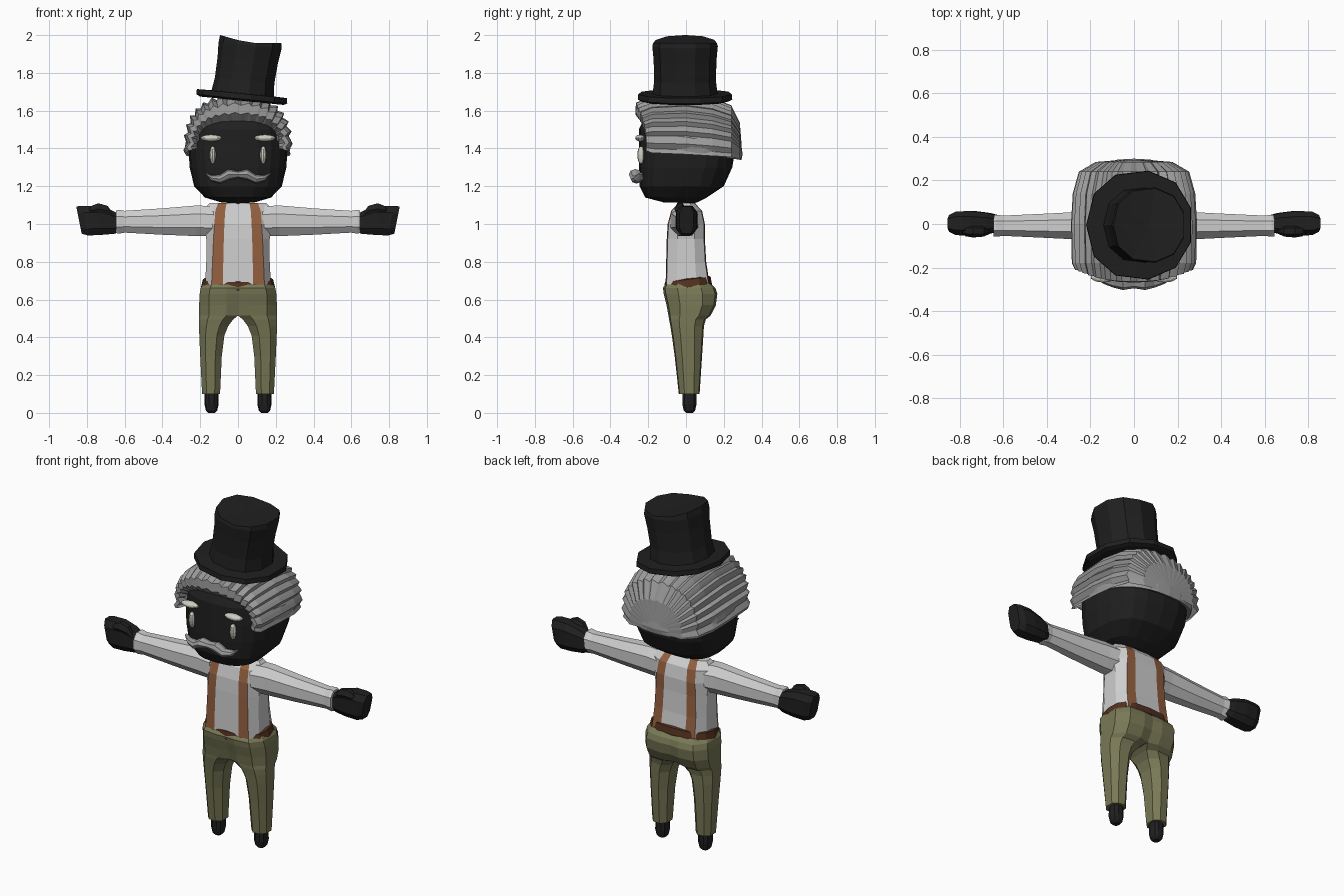
import bpy, bmesh, math
from math import sin, cos, pi, radians

if "Cube" in bpy.data.objects:
    bpy.data.objects.remove(bpy.data.objects["Cube"])


def material(name, rgb):
    m = bpy.data.materials.new(name)
    m.diffuse_color = (*rgb, 1)
    m.use_nodes = True
    m.node_tree.nodes["Principled BSDF"].inputs["Base Color"].default_value = m.diffuse_color
    return m


BLACK = material("charcoal black", (0.014, 0.014, 0.014))
SHIRT = material("shirt white", (0.62, 0.62, 0.62))
HAIR = material("hair grey", (0.33, 0.33, 0.33))
PALE = material("pale ivory", (0.62, 0.62, 0.54))
OLIVE = material("trouser olive", (0.19, 0.19, 0.095))
BELT = material("belt brown", (0.085, 0.03, 0.013))
STRAP = material("strap tan", (0.29, 0.115, 0.05))


def make(name, verts, faces, mats, mirror=False, rule=None):
    """Mesh object from vertices and faces; rule(face_index) picks the material."""
    me = bpy.data.meshes.new(name)
    me.from_pydata(verts, [], faces)
    for m in mats:
        me.materials.append(m)
    if rule:
        for p in me.polygons:
            p.material_index = rule(p.index)
    bm = bmesh.new()
    bm.from_mesh(me)
    bmesh.ops.recalc_face_normals(bm, faces=bm.faces)
    bm.to_mesh(me)
    bm.free()
    ob = bpy.data.objects.new(name, me)
    bpy.context.collection.objects.link(ob)
    if mirror:
        ob.modifiers.new("mirror", 'MIRROR').use_mirror_merge = False
    return ob


def loft(name, rings, mat, mirror=False, closed=True, caps=True):
    """Skin a list of equally long point rings."""
    n = len(rings[0])
    verts = [p for r in rings for p in r]
    faces = []
    for k in range(len(rings) - 1):
        for i in range(n if closed else n - 1):
            j = (i + 1) % n
            faces.append((k*n + i, k*n + j, (k+1)*n + j, (k+1)*n + i))
    if caps:
        faces += [tuple(range(n)), tuple(range(len(verts) - n, len(verts)))]
    return make(name, verts, faces, [mat], mirror)


def sup(a, e):
    """Point on a unit superellipse."""
    c, s = cos(a), sin(a)
    return math.copysign(abs(c)**(2/e), c), math.copysign(abs(s)**(2/e), s)


def ring_z(z, cx, rx, y0, y1, n, e=2.0, tilt=0.0, start=0.0):
    cy, ry = (y0 + y1)/2, (y1 - y0)/2
    pts = []
    for i in range(n):
        u, v = sup(2*pi*i/n + start, e)
        pts.append((cx + rx*u, cy + ry*v, z + tilt*(cy + ry*v)))
    return pts


def ring_x(x, cy, ry, cz, rz, n, e=2.0, shear=0.0, start=0.0):
    pts = []
    for i in range(n):
        u, v = sup(2*pi*i/n + start, e)
        pts.append((x + shear*rz*v, cy + ry*u, cz + rz*v))
    return pts


# Head: rounded block with a flattish face
head = [(1.115, .09, -.12, .06), (1.14, .175, -.215, .11), (1.2, .232, -.245, .2),
        (1.3, .256, -.25, .245), (1.4, .262, -.25, .262), (1.5, .25, -.25, .26),
        (1.6, .19, -.2, .2), (1.65, .1, -.1, .1)]
loft("head", [ring_z(z, 0, rx, a, b, 20, 2.7) for z, rx, a, b in head], BLACK)
loft("neck", [ring_z(z, 0, .06, -.045, .05, 8) for z in (1.06, 1.16)], BLACK)

# Hair: ridged locks combed from the forehead over the crown to the nape
LOCKS, STEPS = 17, 3
stations = [(-.225, .215, .125, 1.42), (-.268, .24, .165, 1.42), (-.265, .262, .215, 1.42),
            (-.18, .276, .252, 1.415), (0, .28, .27, 1.41), (.14, .272, .26, 1.40),
            (.24, .245, .23, 1.39), (.285, .17, .16, 1.37), (.295, .05, .05, 1.36)]
rings = []
for k, (y, rx, rz, zc) in enumerate(stations):
    ring = []
    for i in range(LOCKS*STEPS + 1):
        side = 1 if i > LOCKS*STEPS/2 else -1
        phi = radians(-96 + 192*i/(LOCKS*STEPS))
        ridge = (1.0, 1.035, .965)[i % STEPS] if k else 1.0
        u, v = sup(pi/2 - phi, 2.4)
        front = .055*sin(phi)**2 if k < 3 else 0
        ring.append((rx*u*ridge, y + front, zc + rz*v*ridge))
    rings.append(ring)
loft("hair", rings, HAIR, closed=False, caps=False)

# Rolled band of hair from temple to temple round the back of the head
rings = []
for i in range(25):
    a = radians(-44 + 268*i/24)
    t = min(1, .35 + min(i, 24 - i)/5)
    u, v = sup(a, 2.5)
    y0 = .02 + .27*v
    zc = 1.425 - .16*y0
    sec = [(.935, -.03), (1.02, -.04), (1.045, -.008), (1.02, .035), (.95, .05)]
    rings.append([(.268*u*f, .02 + .268*v*f, zc + h*t) for f, h in sec])
loft("hair_band", rings, HAIR)

# Top hat: tilted brim and a bent, flaring crown
N = 11


def hat_ring(cx, r, z, slope):
    return [(x, y, z - slope*(x - cx)) for x, y, _ in
            ring_z(0, cx, r, -.005 - r*1.03, -.005 + r*1.03, N, 2.2, 0, pi/N)]


loft("hat_brim", [hat_ring(.025, .225, 1.652, .1), hat_ring(.025, .245, 1.662, .1),
                  hat_ring(.025, .243, 1.69, .1), hat_ring(.025, .16, 1.692, .1)], BLACK)
crown = [hat_ring(.027, .17, 1.68, .1), hat_ring(.038, .16, 1.76, .1),
         hat_ring(.055, .163, 1.87, .1), hat_ring(.067, .17, 1.945, .1)]


def lid(r):
    return [(x, y, 1.957 + max(0, .055 - x)*.29) for x, y, _ in hat_ring(.07, r, 0, 0)]


crown += [lid(.165), lid(.12), lid(.01)]
loft("hat_crown", crown, BLACK)


# Eyes, brows
def blob(name, loc, scale, mat):
    bm = bmesh.new()
    bmesh.ops.create_uvsphere(bm, u_segments=10, v_segments=8, radius=1)
    me = bpy.data.meshes.new(name)
    for v in bm.verts:
        v.co = [c*s + l for c, s, l in zip(v.co, scale, loc)]
    bm.to_mesh(me)
    bm.free()
    me.materials.append(mat)
    ob = bpy.data.objects.new(name, me)
    bpy.context.collection.objects.link(ob)
    ob.modifiers.new("mirror", 'MIRROR')


blob("eyes", (.134, -.238, 1.365), (.018, .02, .047), PALE)
blob("brows", (.142, -.243, 1.455), (.058, .026, .018), PALE)

# Moustache with upturned tips
loft("moustache", [ring_x(x, cy, ry, z, rz, 8) for x, z, rz, cy, ry in
                   [(0, 1.262, .018, -.265, .03), (.05, 1.262, .029, -.268, .035),
                    (.095, 1.238, .024, -.262, .03), (.14, 1.243, .016, -.25, .025),
                    (.172, 1.268, .004, -.24, .01)]], HAIR, True)

# Shirt with braces painted on matching strips of faces
torso = [(.68, .174, .14, .08, -.108, .125), (.8, .168, .135, .078, -.105, .107),
         (.92, .168, .13, .075, -.102, .1), (1.0, .18, .125, .072, -.097, .1),
         (1.07, .19, .12, .068, -.078, .085), (1.112, .15, .105, .06, -.04, .045)]
verts, faces = [], []
for z, w, s1, s0, f, b in torso:
    half = [(s0, f), (s1, f*.95), (w, f*.45), (w, b*.45), (s1, b*.95), (s0, b)]
    verts += [(x, y, z) for x, y in half] + [(-x, y, z) for x, y in reversed(half)]
for k in range(len(torso) - 1):
    faces += [(k*12 + i, k*12 + (i+1) % 12, k*12 + 12 + (i+1) % 12, k*12 + 12 + i)
              for i in range(12)]
side_count, T = len(faces), 60
faces += [(T, T+1, T+4, T+5), (T+6, T+7, T+10, T+11), (T+1, T+2, T+3, T+4),
          (T+7, T+8, T+9, T+10), (T, T+5, T+6, T+11)]
make("shirt_and_braces", verts, faces, [SHIRT, STRAP], rule=lambda i: int(
    i % 12 in (0, 4, 6, 10) if i < side_count else i < side_count + 2))

# Sleeves with flared cuffs
loft("sleeves", [ring_x(x, -.008, ry, cz, rz, 8, 2.2, 0, pi/8) for x, ry, cz, rz in
                 [(.13, .08, 1.015, .085), (.22, .07, 1.017, .087), (.4, .06, 1.013, .075),
                  (.6, .05, 1.012, .062), (.632, .054, 1.012, .068),
                  (.645, .052, 1.012, .064)]], SHIRT, True)

# Mitten hands and thumbs
loft("hands", [ring_x(x, .003, ry, (a + b)/2, (b - a)/2, 8, 3, .2, pi/8) for x, a, b, ry in
               [(.63, .96, 1.06, .04), (.665, .945, 1.08, .05), (.74, .938, 1.1, .06),
                (.81, .935, 1.1, .057), (.842, .945, 1.097, .04)]], BLACK, True)
loft("thumbs", [ring_x(x, -.032, r, z, r*1.15, 6) for x, z, r in
                [(.66, 1.04, .012), (.69, 1.07, .026), (.74, 1.08, .03),
                 (.775, 1.072, .024), (.79, 1.07, .01)]], BLACK, True)

# Belt, riding higher at the back
loft("belt", [ring_z(z, 0, rx, -rx*.6, rx*.7, 16, 2.8, .12) for z, rx in
              [(.655, .185), (.665, .196), (.705, .186), (.712, .17)]], BELT)

# Trousers: each leg widens inward to meet its mirror at the crotch
legs = [(.1, .095, .19, -.038, .072, .5), (.3, .086, .2, -.06, .085, .5),
        (.41, .072, .205, -.075, .092, .5), (.46, .052, .206, -.083, .095, .55),
        (.495, .025, .206, -.09, .105, .7), (.515, 0, .206, -.093, .13, .85),
        (.57, 0, .206, -.103, .158, .92), (.63, 0, .203, -.118, .166, .95),
        (.66, 0, .197, -.122, .155, .97), (.685, 0, .18, -.105, .13, .97)]
rings = []
for z, xi, xo, f, b, k in legs:
    c, h, w = (f + b)/2, (b - f)/2, xo - xi
    sec = [(xi, -k), (xi + .3*w, -1), (xo - .25*w, -.92), (xo, -.45),
           (xo, .45), (xo - .25*w, .92), (xi + .3*w, 1), (xi, k)]
    rings.append([(x, c + h*s, z + (.12*c if z > .64 else 0)) for x, s in sec])
loft("trousers", rings, OLIVE, True)

# Rounded shoes
loft("shoes", [ring_z(z, .14, r, .018 - r*1.05, .018 + r*1.05, 10, 2.4) for z, r in
               [(0, .018), (.012, .03), (.045, .037), (.12, .036)]], BLACK, True)
